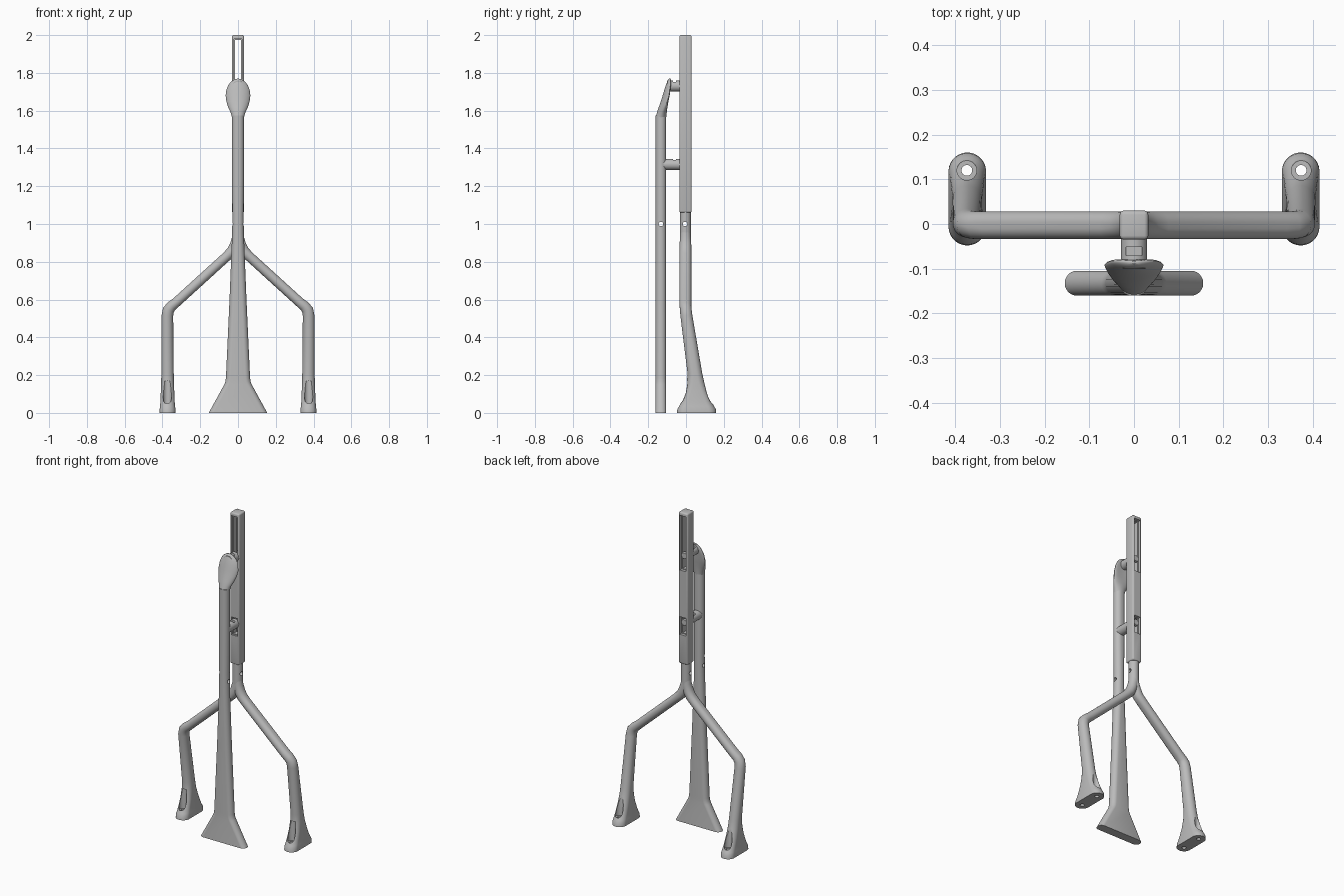
import bpy, bmesh, math
from mathutils import Vector, Matrix

if "Cube" in bpy.data.objects:
    bpy.data.objects.remove(bpy.data.objects["Cube"], do_unlink=True)

GREY = (0.5, 0.5, 0.5, 1.0)
mat = bpy.data.materials.new("plain grey")
mat.diffuse_color = GREY
mat.use_nodes = True
mat.node_tree.nodes["Principled BSDF"].inputs["Base Color"].default_value = GREY


def activate(obj):
    bpy.ops.object.select_all(action='DESELECT')
    obj.select_set(True)
    bpy.context.view_layer.objects.active = obj


def finish(name, bm):
    bmesh.ops.recalc_face_normals(bm, faces=bm.faces)
    mesh = bpy.data.meshes.new(name)
    bm.to_mesh(mesh)
    bm.free()
    mesh.materials.append(mat)
    obj = bpy.data.objects.new(name, mesh)
    bpy.context.collection.objects.link(obj)
    return obj


def smooth(obj):
    activate(obj)
    bpy.ops.object.shade_smooth_by_angle(angle=math.radians(30))


def box(name, lo, hi, bevel=0):
    bm = bmesh.new()
    lo, hi = Vector(lo), Vector(hi)
    bmesh.ops.create_cube(bm, size=1, matrix=Matrix.Translation((lo + hi) / 2)
                          @ Matrix.Diagonal((*(hi - lo), 1)))
    if bevel:
        bmesh.ops.bevel(bm, geom=bm.edges[:], offset=bevel, segments=3,
                        profile=0.5, affect='EDGES')
    return finish(name, bm)


def rod(name, a, b, r, r2=None):
    bm = bmesh.new()
    a, b = Vector(a), Vector(b)
    turn = (b - a).to_track_quat('Z', 'Y').to_matrix().to_4x4()
    bmesh.ops.create_cone(bm, cap_ends=True, segments=32, radius1=r,
                          radius2=r if r2 is None else r2, depth=(b - a).length,
                          matrix=Matrix.Translation((a + b) / 2) @ turn)
    return finish(name, bm)


def cut(obj, *cutters):
    for c in cutters:
        mod = obj.modifiers.new("cut", 'BOOLEAN')
        mod.operation = 'DIFFERENCE'
        mod.solver = 'EXACT'
        mod.object = c
        activate(obj)
        bpy.ops.object.modifier_apply(modifier=mod.name)
        bpy.data.objects.remove(c, do_unlink=True)


def sweep(name, path, side=1, stadium=True, n=32):
    """Loft rings (x, y, z, half width, half depth, bend) along a path."""
    bm = bmesh.new()
    rings = []
    pts = [Vector((p[0] * side, p[1], p[2])) for p in path]
    for i, p in enumerate(path):
        t = pts[min(i + 1, len(pts) - 1)] - pts[max(i - 1, 0)]
        t.y = 0
        if i in (0, len(pts) - 1):
            t = Vector((0, 0, t.z))
        t.normalize()
        across = Vector((t.z, 0, -t.x))
        w, d = p[3], p[4]
        bend = p[5] if len(p) > 5 else 0
        r = min(w, d)
        ring = []
        for k in range(n):
            a = math.tau * (k + 0.5) / n
            c, s = math.cos(a), math.sin(a)
            if stadium:
                u = r * c + math.copysign(w - r, c)
                v = r * s + math.copysign(d - r, s)
            else:
                u, v = w * c, d * s + bend * c * c
            ring.append(bm.verts.new(pts[i] + across * u + Vector((0, v, 0))))
        rings.append(ring)
    for r1, r2 in zip(rings, rings[1:]):
        for k in range(n):
            bm.faces.new((r1[k], r1[(k + 1) % n], r2[(k + 1) % n], r2[k]))
    bm.faces.new(rings[0])
    bm.faces.new(rings[-1])
    return finish(name, bm)


# Slotted upright bar
bar = box("upright_bar", (-.032, -.035, 1.06), (.032, .03, 2), .009)
for low, high in ((1.64, 1.98), (1.24, 1.35)):
    cut(bar,
        box("slot", (-.015, -.1, low + .005), (.015, .1, high - .005)),
        box("front_recess", (-.022, -.1, low), (.022, -.024, high)),
        box("rear_recess", (-.022, .012, low), (.022, .1, high)))
smooth(bar)

# Round neck under the bar, with a cross hole
neck = rod("neck", (0, -.003, .93), (0, -.003, 1.08), .029)
cut(neck, rod("hole", (-.2, -.005, 1), (.2, -.005, 1), .012))
smooth(neck)

# Forked legs with flared, bolted feet
LEG = [
    (0, -.003, .98, .027, .027), (.003, -.003, .93, .028, .029),
    (.014, -.003, .89, .029, .031), (.032, -.003, .856, .028, .031),
    (.06, -.003, .828, .026, .031), (.325, -.003, .587, .026, .031),
    (.352, -.003, .565, .028, .031), (.368, -.001, .545, .031, .031),
    (.374, .002, .515, .031, .032), (.373, .047, .21, .033, .039),
    (.373, .051, .16, .034, .046), (.373, .054, .11, .036, .06),
    (.373, .055, .06, .038, .08), (.373, .056, .035, .04, .093),
    (.373, .056, .02, .042, .102), (.373, .056, 0, .042, .104),
]
for side, word in ((1, "left"), (-1, "right")):
    leg = sweep(word + "_leg", LEG, side)
    x = .374 * side
    for y in (-.008, .12):
        cut(leg, rod("pocket", (x, y, .045), (x, y, .17), .022),
            rod("bolt_hole", (x, y, -.1), (x, y, .1), .012))
    smooth(leg)

# Front pillar with a wide flat foot
Y = -.1325
pillar = sweep("front_pillar", [
    (0, Y, 0, .155, .028), (0, Y, .15, .073, .028), (0, Y, .165, .067, .028),
    (0, Y, .185, .064, .028), (0, Y, .6, .045, .028), (0, Y, .95, .031, .028),
    (0, Y, 1.05, .03, .028), (0, Y, 1.25, .032, .028), (0, Y, 1.575, .032, .028)])
cut(pillar, rod("hole", (-.2, Y, 1), (.2, Y, 1), .012))
smooth(pillar)

# Leaf shaped head leaning back
head = sweep("leaf_head", [
    (0, Y, 1.565, .032, .028), (0, -.128, 1.59, .039, .026, .002),
    (0, -.121, 1.62, .053, .023, .008), (0, -.113, 1.65, .062, .02, .012),
    (0, -.106, 1.68, .066, .018, .014), (0, -.1, 1.71, .062, .015, .012),
    (0, -.094, 1.735, .052, .013, .01), (0, -.09, 1.753, .038, .01, .006),
    (0, -.087, 1.765, .02, .007, .002), (0, -.086, 1.769, .006, .003)],
    stadium=False)
smooth(head)

# Notched pegs joining the pillar to the bar, with studs in the slots
for word, z, y in (("upper", 1.73, -.1), ("lower", 1.315, -.12)):
    peg = rod(word + "_peg", (0, y, z), (0, -.03, z), .029)
    cut(peg, box("notch", (-.018, -.07, z + .015), (.018, -.052, z + .1)))
    smooth(peg)
    smooth(rod(word + "_stud", (0, -.04, z), (0, .01, z), .0145))
    smooth(rod(word + "_stud_head", (0, .008, z), (0, .02, z), .021, .018))
